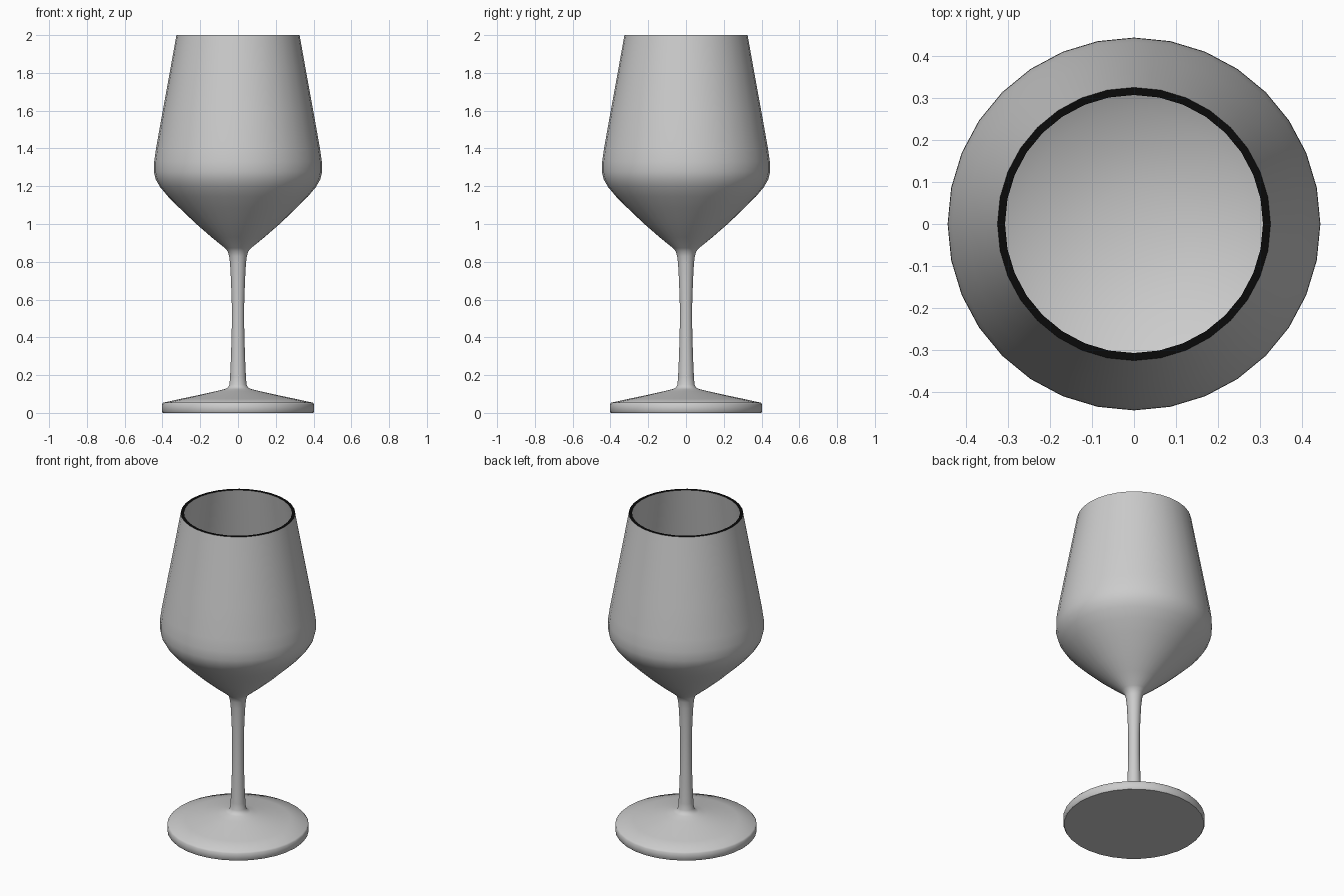
import bpy, bmesh, math

if "Cube" in bpy.data.objects:
    bpy.data.objects.remove(bpy.data.objects["Cube"])

SIDES = 32


def lathe(name, profile):
    """Spin a (radius, z) profile around z; zero radius makes a pole."""
    bm = bmesh.new()
    rings = []
    for r, z in profile:
        count = SIDES if r > 0 else 1
        rings.append([bm.verts.new((r * math.cos(2 * math.pi * i / SIDES),
                                    r * math.sin(2 * math.pi * i / SIDES), z))
                      for i in range(count)])
    for a, b in zip(rings, rings[1:]):
        for i in range(SIDES):
            j = (i + 1) % SIDES
            if len(a) == 1:
                bm.faces.new((a[0], b[j], b[i]))
            elif len(b) == 1:
                bm.faces.new((a[i], a[j], b[0]))
            else:
                bm.faces.new((a[i], a[j], b[j], b[i]))
    mesh = bpy.data.meshes.new(name)
    bm.to_mesh(mesh)
    bm.free()
    obj = bpy.data.objects.new(name, mesh)
    bpy.context.collection.objects.link(obj)
    bpy.ops.object.select_all(action='DESELECT')
    obj.select_set(True)
    bpy.context.view_layer.objects.active = obj
    bpy.ops.object.shade_smooth_by_angle(angle=math.radians(42))
    return obj


# Profile sections, from the underside up the outside and down the inside
foot = [(0, 0), (0.398, 0), (0.403, 0.006), (0.403, 0.046), (0.396, 0.054),
        (0.30, 0.075), (0.20, 0.096), (0.12, 0.114), (0.07, 0.126)]
stem = [(0.053, 0.134), (0.045, 0.15), (0.042, 0.19), (0.037, 0.30),
        (0.033, 0.45), (0.033, 0.58), (0.037, 0.70), (0.042, 0.79),
        (0.047, 0.83), (0.054, 0.855)]
bowl_outside = [(0.07, 0.873), (0.14, 0.93), (0.225, 1.004), (0.31, 1.085),
                (0.37, 1.145), (0.412, 1.195), (0.435, 1.235), (0.445, 1.275),
                (0.444, 1.33), (0.434, 1.40), (0.40, 1.59), (0.36, 1.81),
                (0.326, 2.0)]
bowl_inside = [(0.308, 2.0), (0.342, 1.81), (0.382, 1.59), (0.416, 1.40),
               (0.426, 1.33), (0.426, 1.28), (0.416, 1.235), (0.395, 1.20),
               (0.35, 1.165), (0.27, 1.125), (0.18, 1.092), (0.09, 1.075),
               (0, 1.07)]

glass = lathe("wine_glass", foot + stem + bowl_outside + bowl_inside)

# Dark rim: the flat ring between outer and inner wall
rim = bpy.data.materials.new("dark_rim")
rim.diffuse_color = (0.003, 0.003, 0.003, 1)
rim.use_nodes = True
rim.node_tree.nodes["Principled BSDF"].inputs["Base Color"].default_value = rim.diffuse_color
body = bpy.data.materials.new("grey_body")
glass.data.materials.append(body)
glass.data.materials.append(rim)
for face in glass.data.polygons:
    if face.center.z > 1.999:
        face.material_index = 1
